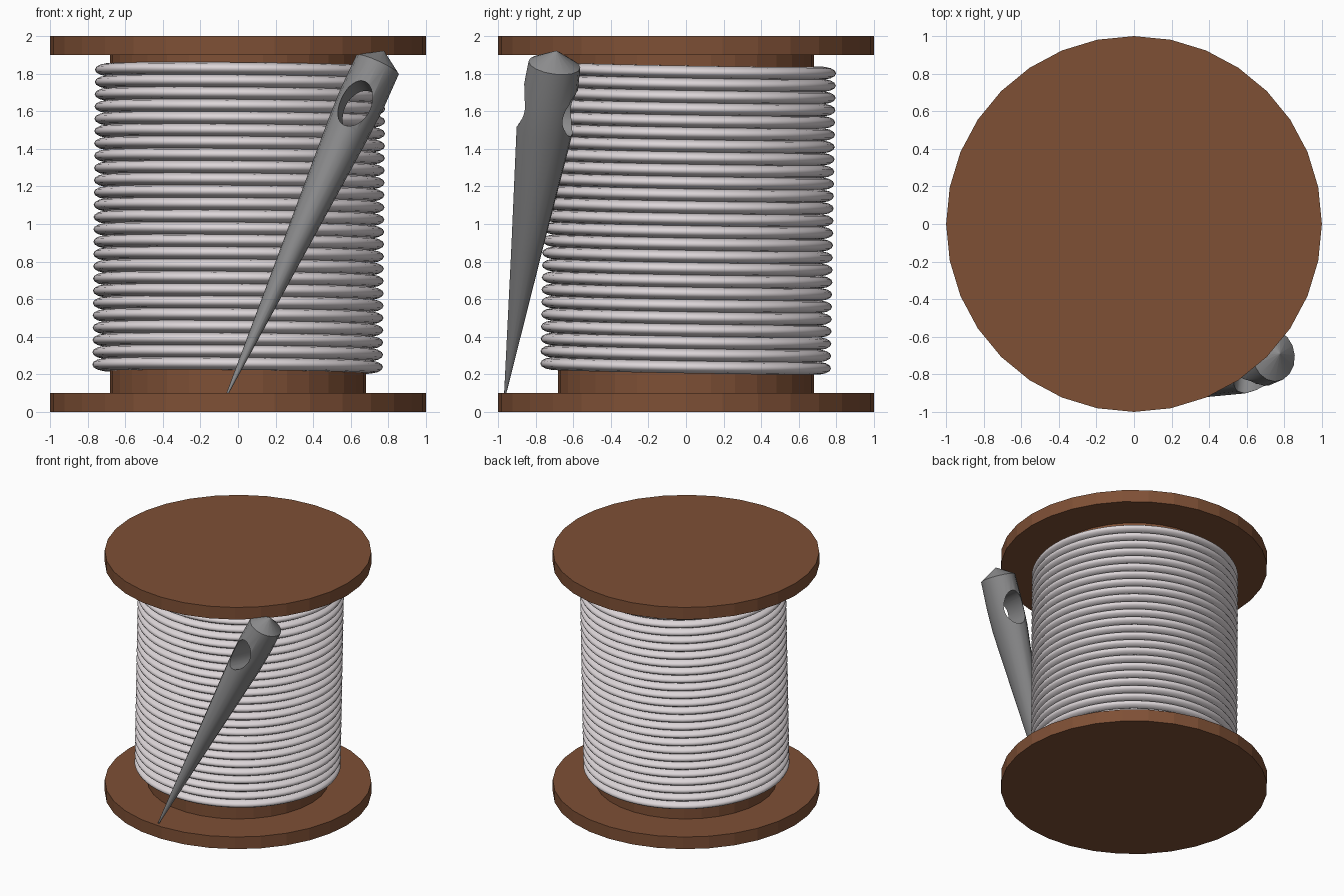
import bpy, bmesh, math
from mathutils import Vector, Matrix

if "Cube" in bpy.data.objects:
    bpy.data.objects.remove(bpy.data.objects["Cube"])


def material(name, rgb):
    m = bpy.data.materials.new(name)
    m.diffuse_color = (*rgb, 1)
    m.use_nodes = True
    m.node_tree.nodes["Principled BSDF"].inputs["Base Color"].default_value = m.diffuse_color
    return m


wood = material("brown_wood", (0.21, 0.08, 0.036))
cotton = material("pale_thread", (0.72, 0.67, 0.69))
steel = material("grey_steel", (0.26, 0.26, 0.265))


def mesh_object(name, bm, mat):
    bmesh.ops.recalc_face_normals(bm, faces=bm.faces)
    me = bpy.data.meshes.new(name)
    bm.to_mesh(me)
    bm.free()
    ob = bpy.data.objects.new(name, me)
    bpy.context.collection.objects.link(ob)
    me.materials.append(mat)
    return ob


def loft(bm, rings):
    """Skin a list of equal-length point rings; cap both ends."""
    vs = [[bm.verts.new(p) for p in r] for r in rings]
    n = len(vs[0])
    for a, b in zip(vs, vs[1:]):
        for i in range(n):
            j = (i + 1) % n
            bm.faces.new((a[i], a[j], b[j], b[i]))
    bm.faces.new(vs[0][::-1])
    bm.faces.new(vs[-1])


def ellipse(c, u, v, ru, rv, n):
    return [c + u * ru * math.cos(2 * math.pi * i / n) + v * rv * math.sin(2 * math.pi * i / n)
            for i in range(n)]


X, Y, Z = Vector((1, 0, 0)), Vector((0, 1, 0)), Vector((0, 0, 1))

# Wooden spool: two flanges and a core
for name, r, z0, z1 in (("bottom_flange", 1, 0, 0.1), ("core", 0.68, 0.1, 1.9),
                        ("top_flange", 1, 1.9, 2.0)):
    bm = bmesh.new()
    loft(bm, [ellipse(Z * z, X, Y, r, r, 32) for z in (z0, z1)])
    mesh_object(name, bm, wood)

# Thread: stack of flattened rings on a slightly tilted axis
COILS, SEG, SIDES = 25, 64, 14
low, high = Vector((-0.002, -0.002, 0.245)), Vector((0.012, 0.025, 1.815))
tilt = Z.rotation_difference(high - low).to_matrix()
bm = bmesh.new()
for k in range(COILS):
    c = low.lerp(high, k / (COILS - 1))
    grid = []
    for i in range(SEG):
        a = 2 * math.pi * i / SEG
        out = Vector((math.cos(a), math.sin(a), 0))
        ring = ellipse(out * 0.70, out, Z, 0.074, 0.034, SIDES)
        grid.append([bm.verts.new(c + tilt @ p) for p in ring])
    for i in range(SEG):
        a, b = grid[i], grid[(i + 1) % SEG]
        for j in range(SIDES):
            m = (j + 1) % SIDES
            bm.faces.new((a[j], b[j], b[m], a[m]))
thread = mesh_object("thread", bm, cotton)
thread.data.shade_smooth()

# Needle: tapered body leaning on the thread, with a blunt conical head
tip, head = Vector((-0.055, -0.962, 0.10)), Vector((0.744, -0.70, 1.851))
axis = (head - tip).normalized()
side = Y.cross(axis).normalized()
depth = axis.cross(side)
profile = [(0.0, 0.006, 0.006), (0.85, 0.066, 0.083), (1.55, 0.117, 0.150),
           (1.74, 0.126, 0.147), (1.94, 0.124, 0.139), (2.02, 0.003, 0.003)]
bm = bmesh.new()
loft(bm, [ellipse(tip + axis * s, side, depth, ru, rv, 16) for s, ru, rv in profile])
needle = mesh_object("needle", bm, steel)

# Eye: oval hole cut through the needle
eye = Vector((0.19, 0.98, 0))
eye = (eye - axis * eye.dot(axis)).normalized()
eye = (eye - axis * eye.dot(axis)).normalized()
across = eye.cross(axis)
centre = tip + axis * 1.68
bm = bmesh.new()
loft(bm, [ellipse(centre + eye * d, across, axis, 0.084, 0.13, 32) for d in (-0.4, 0.4)])
cutter = mesh_object("eye_cutter", bm, steel)
cutter.hide_render = True
cut = needle.modifiers.new("eye", "BOOLEAN")
cut.operation, cut.object, cut.solver = "DIFFERENCE", cutter, "EXACT"
bpy.context.view_layer.objects.active = needle
needle.select_set(True)
bpy.ops.object.modifier_apply(modifier="eye")
bpy.data.objects.remove(cutter)
bpy.ops.object.shade_smooth_by_angle(angle=math.radians(30))
